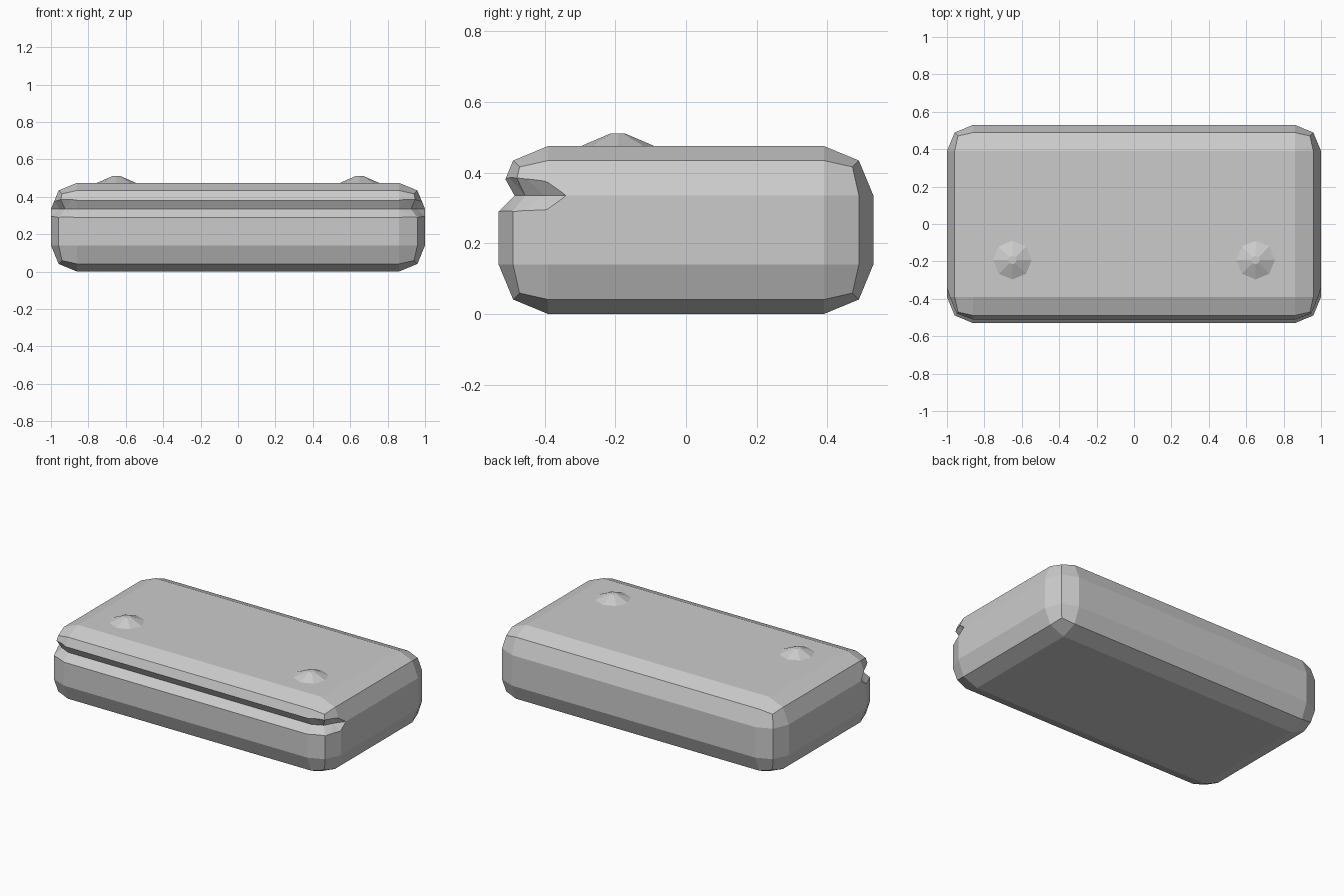
import bpy, bmesh

if "Cube" in bpy.data.objects:
    bpy.data.objects.remove(bpy.data.objects["Cube"])

H = 0.475   # body height
R = 0.14    # edge rounding


def add_object(name, bm):
    bmesh.ops.recalc_face_normals(bm, faces=bm.faces[:])
    mesh = bpy.data.meshes.new(name)
    bm.to_mesh(mesh)
    bm.free()
    obj = bpy.data.objects.new(name, mesh)
    bpy.context.collection.objects.link(obj)
    return obj


# Rounded body block with a two-segment bevel on every edge
bm = bmesh.new()
bmesh.ops.create_cube(bm, size=1)
for v in bm.verts:
    v.co = (v.co.x * 2, v.co.y * 1.06, (v.co.z + 0.5) * H)
bmesh.ops.bevel(bm, geom=bm.edges[:], offset=R, segments=2, profile=0.5,
                affect='EDGES', clamp_overlap=True)
body = add_object("body", bm)

# V-shaped mouth groove: inner line, with lips flaring outwards
half_inner = [(0.995, -0.345), (0.955, -0.40), (0.925, -0.455), (0.86, -0.485)]
half_low = [(1.03, -0.312), (1.045, -0.40), (0.99, -0.525), (0.86, -0.575)]
half_up = [(1.03, -0.312), (1.01, -0.40), (0.965, -0.498), (0.86, -0.535)]
low_z = [0.368 - 0.09, 0.245, 0.245, 0.245]
low_z[0] = 0.334
up_z = [0.336, 0.425, 0.425, 0.425]


def mirrored(pts, zs):
    side = [(x, y, z) for (x, y), z in zip(pts, zs)]
    return side + [(-x, y, z) for x, y, z in reversed(side)]


bm = bmesh.new()
rails = [[bm.verts.new(p) for p in mirrored(pts, zs)] for pts, zs in
         ((half_inner, [0.335] * 4), (half_low, low_z), (half_up, up_z))]
for i in range(len(rails[0]) - 1):
    for a, b in ((0, 1), (1, 2), (2, 0)):
        bm.faces.new((rails[a][i], rails[a][i + 1], rails[b][i + 1], rails[b][i]))
for i in (0, -1):
    bm.faces.new([r[i] for r in rails])
bmesh.ops.triangulate(bm, faces=bm.faces[:])
cutter = add_object("mouth_cutter", bm)
cutter.hide_render = True
cutter.hide_viewport = False

mod = body.modifiers.new("mouth", 'BOOLEAN')
mod.operation = 'DIFFERENCE'
mod.solver = 'EXACT'
mod.object = cutter
bpy.context.view_layer.objects.active = body
bpy.ops.object.modifier_apply(modifier=mod.name)
bpy.data.objects.remove(cutter)

# Two low faceted bumps on top
for name, x in (("left_eye_bump", -0.65), ("right_eye_bump", 0.65)):
    bm = bmesh.new()
    bmesh.ops.create_cone(bm, cap_ends=True, segments=8, radius1=0.115,
                          radius2=0.022, depth=0.04)
    for v in bm.verts:
        v.co.x += x
        v.co.y -= 0.193
        v.co.z += 0.49
    add_object(name, bm)
